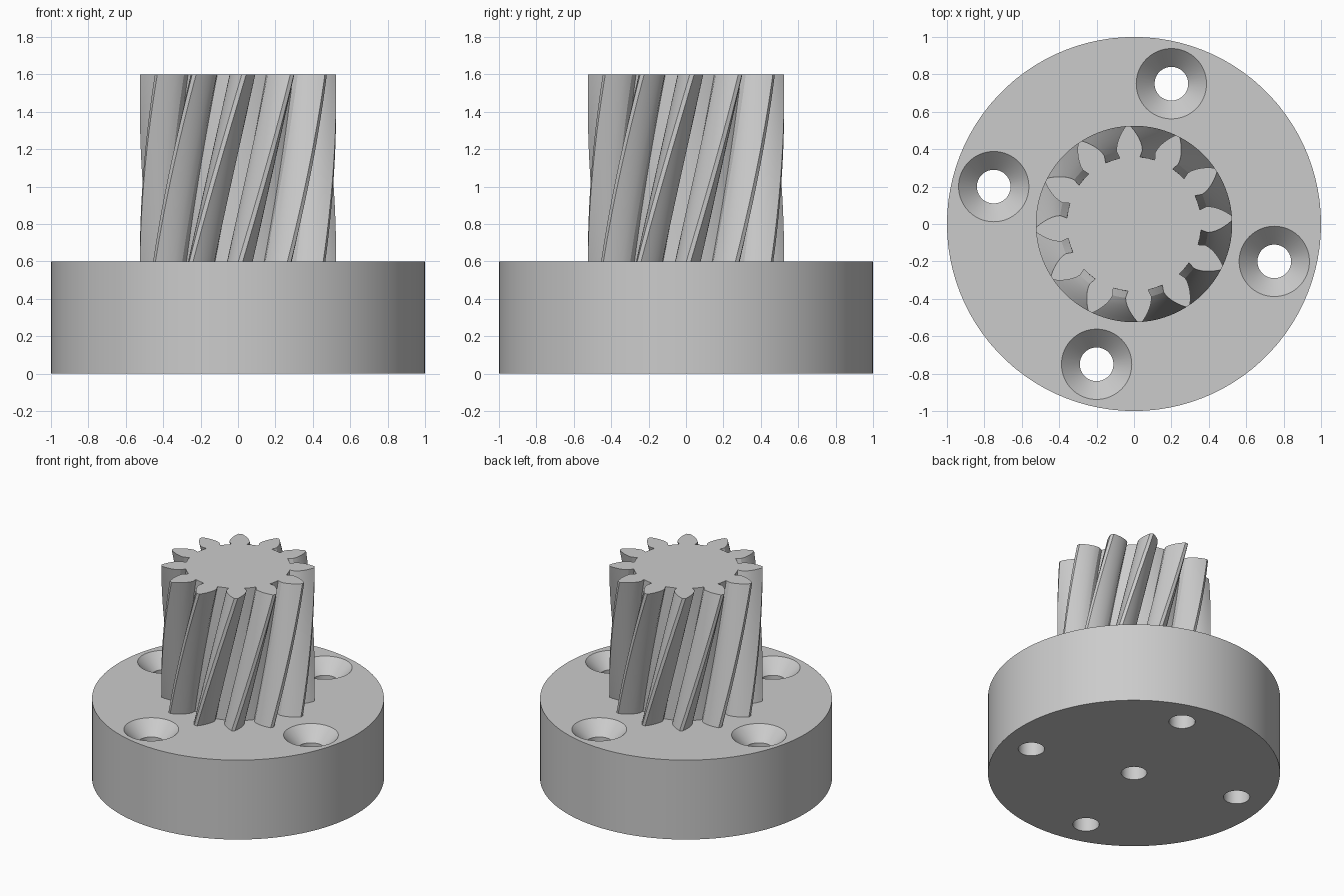
import bpy
import bmesh
from math import pi, cos, sin, tan, acos, radians

default_cube = bpy.data.objects.get("Cube")
if default_cube:
    bpy.data.objects.remove(default_cube, do_unlink=True)

grey = bpy.data.materials.new("plain grey")
grey.use_nodes = True
colour = (0.6, 0.6, 0.6, 1)
grey.diffuse_color = colour
grey.node_tree.nodes["Principled BSDF"].inputs["Base Color"].default_value = colour

PLATE_TOP, GEAR_TOP = 0.6, 1.6
TEETH, PITCH_R, TIP_R, ROOT_R = 12, 0.45, 0.525, 0.36
PRESSURE = radians(28)


def loft(name, rings):
    """Closed solid through a stack of equal-length point rings."""
    bm = bmesh.new()
    loops = [[bm.verts.new(p) for p in ring] for ring in rings]
    n = len(loops[0])
    for low, high in zip(loops, loops[1:]):
        for i in range(n):
            j = (i + 1) % n
            bm.faces.new((low[i], low[j], high[j], high[i]))
    bm.faces.new(loops[0][::-1])
    bm.faces.new(loops[-1])
    mesh = bpy.data.meshes.new(name)
    bm.to_mesh(mesh)
    bm.free()
    mesh.materials.append(grey)
    obj = bpy.data.objects.new(name, mesh)
    bpy.context.collection.objects.link(obj)
    return obj


def turned(name, profile, x=0, y=0, sides=64):
    """Round solid from (radius, height) pairs."""
    steps = [2 * pi * i / sides for i in range(sides)]
    return loft(name, [[(x + r * cos(a), y + r * sin(a), z) for a in steps]
                       for r, z in profile])


def smooth(obj):
    bpy.ops.object.select_all(action='DESELECT')
    obj.select_set(True)
    bpy.context.view_layer.objects.active = obj
    bpy.ops.object.shade_smooth_by_angle(angle=radians(25))


# Round base plate with countersunk screw holes and a central bore
plate = turned("base_plate", [(1, 0), (1, PLATE_TOP)], sides=100)
screw = [(0.09, -0.1), (0.09, PLATE_TOP - 0.1), (0.188, PLATE_TOP), (0.188, 0.7)]
cutters = [turned("bore_cutter", [(0.088, -0.1), (0.088, 0.7)])]
x, y = 0.75, -0.2
for i in range(4):
    cutters.append(turned("screw_cutter", screw, x, y))
    x, y = -y, x
for cutter in cutters:
    cutter.hide_render = True
    cut = plate.modifiers.new("hole", 'BOOLEAN')
    cut.operation = 'DIFFERENCE'
    cut.solver = 'EXACT'
    cut.object = cutter
bpy.context.view_layer.update()
graph = bpy.context.evaluated_depsgraph_get()
cut_mesh = bpy.data.meshes.new_from_object(plate.evaluated_get(graph))
plate.modifiers.clear()
plate.data = cut_mesh
for cutter in cutters:
    bpy.data.objects.remove(cutter, do_unlink=True)
smooth(plate)

# Involute tooth outline as (radius, half angle) from root to tip
base_r = PITCH_R * cos(PRESSURE)


def half_angle(r):
    a = acos(min(1, base_r / r))
    return pi / (2 * TEETH) + tan(PRESSURE) - PRESSURE - tan(a) + a


flank = [(ROOT_R, radians(8.6))]
flank += [(r, half_angle(r)) for r in
          (base_r + (TIP_R - base_r) * k / 6 for k in range(7))]
outline = []
for t in range(TEETH):
    centre = 2 * pi * t / TEETH
    outline += [(r, centre - h) for r, h in flank]
    outline += [(r, centre + h) for r, h in flank[::-1]]
    outline.append((ROOT_R, centre + pi / TEETH))

# Helical gear: the outline turns steadily as it rises
SLICES = 32
rings = []
for s in range(SLICES + 1):
    f = s / SLICES
    turn = radians(1.5 + 32 * f)
    z = PLATE_TOP + (GEAR_TOP - PLATE_TOP) * f
    rings.append([(r * cos(a + turn), r * sin(a + turn), z) for r, a in outline])
gear = loft("helical_gear", rings)
smooth(gear)
